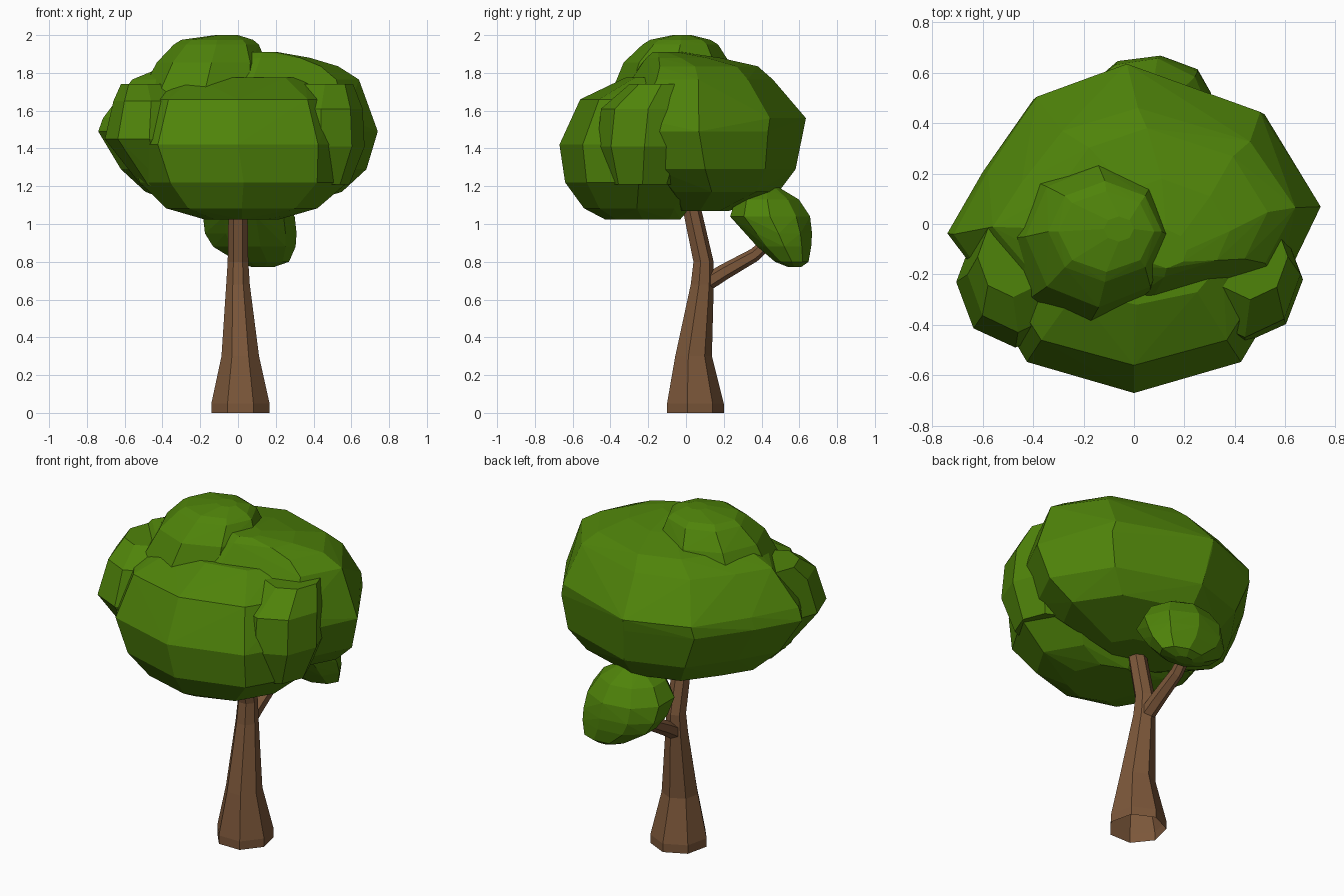
import bpy, bmesh, math
from mathutils import Vector

if "Cube" in bpy.data.objects:
    bpy.data.objects.remove(bpy.data.objects["Cube"])


def material(name, rgb):
    m = bpy.data.materials.new(name)
    m.diffuse_color = (*rgb, 1)
    m.use_nodes = True
    m.node_tree.nodes["Principled BSDF"].inputs["Base Color"].default_value = m.diffuse_color
    return m


leaf = material("leaf green", (0.078, 0.228, 0.003))
bark = material("bark brown", (0.20, 0.095, 0.042))


def finish(name, bm, mat):
    bmesh.ops.recalc_face_normals(bm, faces=bm.faces)
    mesh = bpy.data.meshes.new(name)
    bm.to_mesh(mesh)
    bm.free()
    mesh.materials.append(mat)
    ob = bpy.data.objects.new(name, mesh)
    bpy.context.collection.objects.link(ob)
    return ob


def circle(n):
    return [(math.cos(math.tau * i / n), math.sin(math.tau * i / n)) for i in range(n)]


def blob(name, rows, outline=circle(8)):
    """Faceted leaf mass: hull of scaled outlines (z, cx, cy, rx, ry)."""
    bm = bmesh.new()
    for z, cx, cy, rx, ry in rows:
        for u, v in outline:
            bm.verts.new((cx + rx * u, cy + ry * v, z))
    bmesh.ops.convex_hull(bm, input=bm.verts[:])
    loose = [v for v in bm.verts if not v.link_faces]
    bmesh.ops.delete(bm, geom=loose, context='VERTS')
    bmesh.ops.dissolve_limit(bm, angle_limit=0.03, verts=bm.verts[:], edges=bm.edges[:])
    return finish(name, bm, leaf)


def limb(name, path, axis, n):
    """Tapered, open-ended tube through (x, y, z, radius) points."""
    bm = bmesh.new()
    q = Vector(axis).to_track_quat('Z', 'Y')
    rings = []
    for x, y, z, r in path:
        ring = []
        for i in range(n):
            a = math.tau * i / n - math.pi / 2
            ring.append(bm.verts.new(Vector((x, y, z)) + q @ Vector((r * math.cos(a), r * math.sin(a), 0))))
        rings.append(ring)
    for lo, hi in zip(rings, rings[1:]):
        for i in range(n):
            j = (i + 1) % n
            bm.faces.new((lo[i], lo[j], hi[j], hi[i]))
    return finish(name, bm, bark)


# Trunk and side branch
limb("trunk", [(.013, .042, 0, .158), (.013, .042, .05, .158), (.012, .035, .3, .102),
               (0, .083, .68, .064), (0, .09, .8, .056), (0, .02, 1.12, .051),
               (0, -.01, 1.25, .045)], (0, 0, 1), 7)
limb("branch", [(.0, .08, .67, .045), (.0, .2, .745, .042), (.0, .36, .835, .036),
                (.01, .47, .93, .03)], (0, .85, .5), 6)

# Canopy: overlapping lobes merged into one shell; the main one has a lopsided outline
main_outline = [(-1, -.24), (-.81, .22), (-.54, .76), (-.04, 1), (.7, .65), (1, -.04),
                (.8, -.62), (0, -.95), (-.75, -.7)]
canopy = blob("canopy", [(1.07, 0, .08, .22, .15), (1.17, .03, .15, .52, .34),
                         (1.29, .03, .12, .65, .46), (1.49, 0, .09, .74, .53),
                         (1.56, 0, .09, .715, .545), (1.765, .04, .08, .6, .38),
                         (1.835, .07, .06, .46, .32), (1.88, .12, -.02, .26, .2),
                         (1.91, .13, -.1, .08, .08)], main_outline)
lobes = {
    "front_lobe": [(1.025, .02, -.23, .2, .2), (1.083, .02, -.26, .4, .28),
                   (1.22, .03, -.25, .55, .39), (1.42, 0, -.25, .6, .42),
                   (1.66, 0, -.22, .52, .34), (1.775, .01, -.15, .34, .17)],
    "left_lobe": [(1.2, -.38, -.2, .13, .16), (1.45, -.47, -.23, .235, .26),
                  (1.65, -.46, -.2, .2, .23), (1.74, -.48, -.13, .14, .16)],
    "right_lobe": [(1.21, .42, -.23, .17, .18), (1.41, .44, -.22, .23, .25),
                   (1.61, .44, -.2, .22, .25), (1.74, .46, -.13, .15, .17)],
    "top_lobe": [(1.685, -.18, -.06, .34, .34), (1.855, -.14, -.05, .29, .28),
                 (1.95, -.115, -.03, .225, .2), (1.975, -.11, -.03, .19, .16),
                 (2.0, -.06, -.02, .06, .05)],
}
bpy.context.view_layer.objects.active = canopy
for name, rows in lobes.items():
    lobe = blob(name, rows)
    mod = canopy.modifiers.new(name, 'BOOLEAN')
    mod.operation = 'UNION'
    mod.solver = 'EXACT'
    mod.object = lobe
    bpy.ops.object.modifier_apply(modifier=mod.name)
    bpy.data.objects.remove(lobe)

# Small leaf cluster on the branch
blob("branch_leaves", [(.772, .13, .575, .06, .035), (.8, .13, .56, .14, .09),
                       (.88, .08, .52, .225, .145), (.95, .06, .49, .25, .18),
                       (1.04, .05, .445, .25, .215), (1.13, .05, .43, .19, .17),
                       (1.195, .05, .43, .08, .06)], circle(9))
